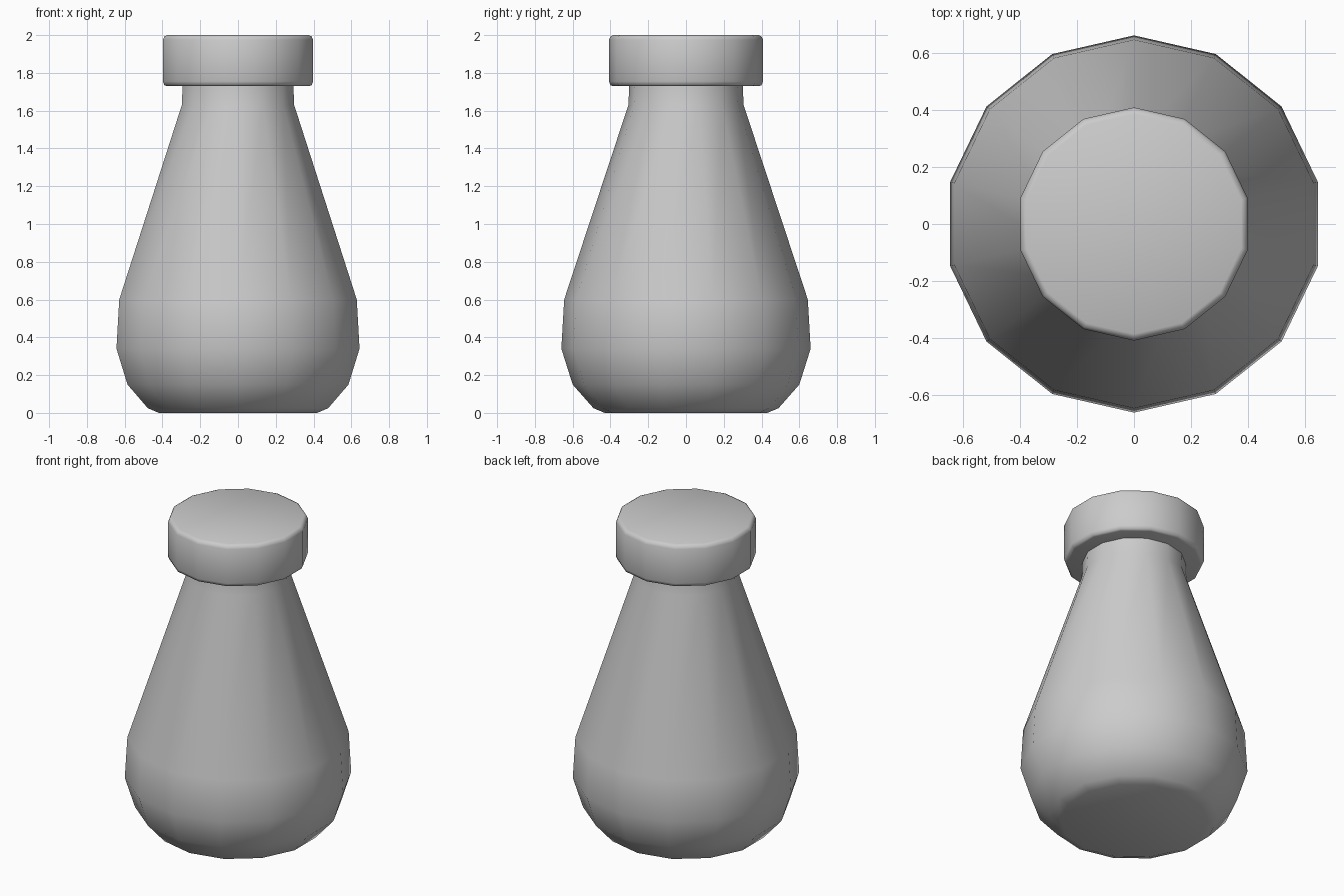
import bpy, bmesh
from math import sin, cos, pi, radians

cube = bpy.data.objects.get("Cube")
if cube:
    bpy.data.objects.remove(cube, do_unlink=True)

SIDES = 14

grey = bpy.data.materials.new("plain_grey")
grey.use_nodes = True
grey.diffuse_color = (0.6, 0.6, 0.6, 1)
grey.node_tree.nodes["Principled BSDF"].inputs["Base Color"].default_value = (0.6, 0.6, 0.6, 1)


def lathe(name, profile, sharp_angle):
    """Revolve a (radius, height) profile and close both ends."""
    bm = bmesh.new()
    rings = []
    for r, z in profile:
        rings.append([bm.verts.new((r * sin(2 * pi * i / SIDES), -r * cos(2 * pi * i / SIDES), z))
                      for i in range(SIDES)])
    for low, high in zip(rings, rings[1:]):
        for i in range(SIDES):
            j = (i + 1) % SIDES
            bm.faces.new((low[i], low[j], high[j], high[i]))
    bm.faces.new(rings[0][::-1])
    bm.faces.new(rings[-1])
    mesh = bpy.data.meshes.new(name)
    bm.to_mesh(mesh)
    bm.free()
    mesh.materials.append(grey)
    obj = bpy.data.objects.new(name, mesh)
    bpy.context.collection.objects.link(obj)
    bpy.ops.object.select_all(action='DESELECT')
    obj.select_set(True)
    bpy.context.view_layer.objects.active = obj
    bpy.ops.object.shade_smooth_by_angle(angle=radians(sharp_angle))
    return obj


# Flask body: rounded base, tapering shoulder, short straight neck
lathe("flask_body", [(0.43, 0), (0.49, 0.025), (0.60, 0.15), (0.66, 0.34),
                     (0.645, 0.60), (0.305, 1.63), (0.30, 1.75)], 60)

# Stopper cap with softened rims
lathe("cap", [(0.385, 1.73), (0.40, 1.735), (0.408, 1.755),
              (0.408, 1.975), (0.40, 1.993), (0.385, 2.0)], 50)
